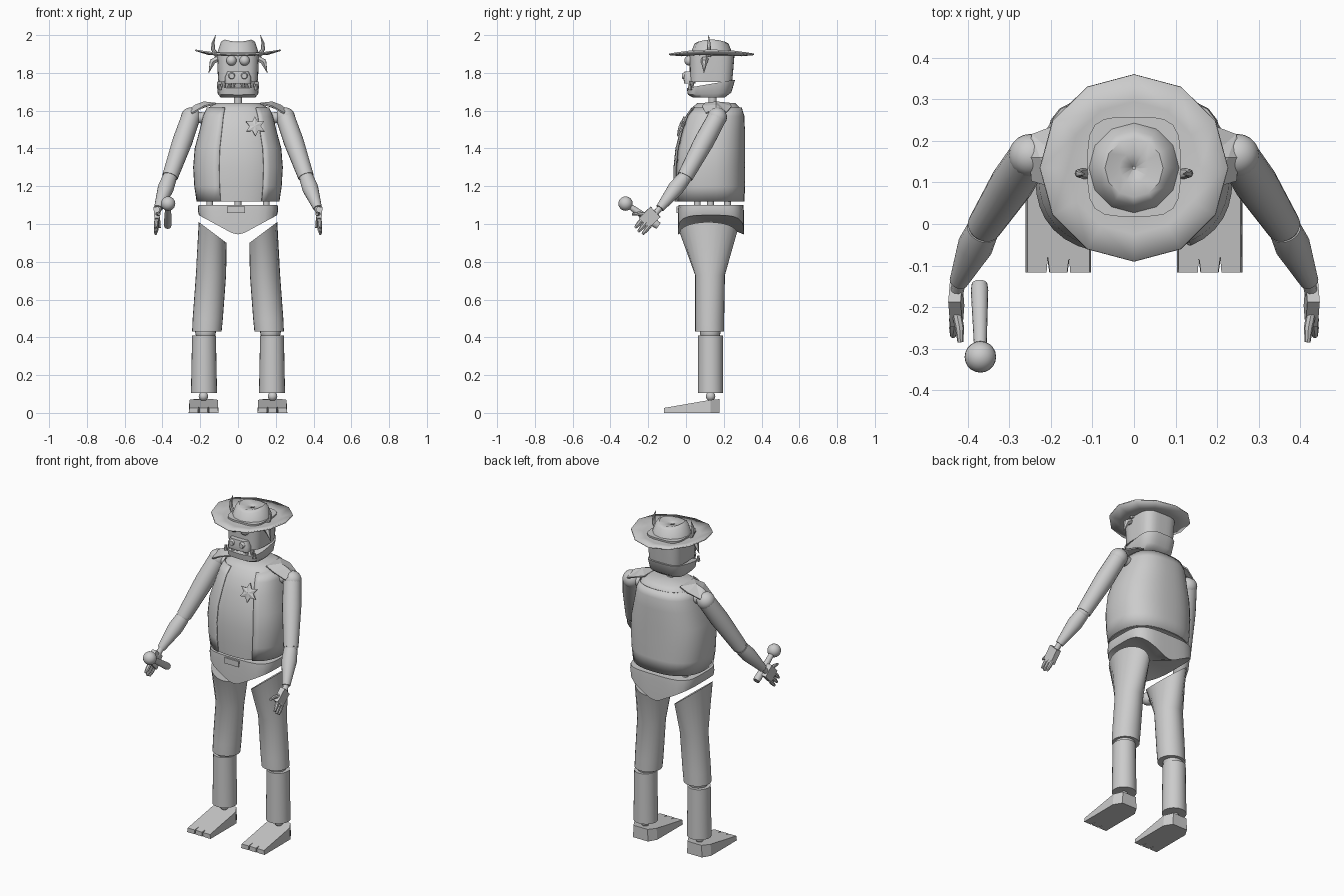
import bpy, bmesh
from math import sin, cos, pi, radians
from mathutils import Vector

if "Cube" in bpy.data.objects:
    bpy.data.objects.remove(bpy.data.objects["Cube"])

def make(name, verts, faces, angle=40):
    me = bpy.data.meshes.new(name)
    me.from_pydata([tuple(v) for v in verts], [], faces)
    bm = bmesh.new(); bm.from_mesh(me)
    bmesh.ops.recalc_face_normals(bm, faces=bm.faces)
    bm.to_mesh(me); bm.free()
    ob = bpy.data.objects.new(name, me)
    bpy.context.collection.objects.link(ob)
    bpy.ops.object.select_all(action='DESELECT')
    ob.select_set(True)
    bpy.context.view_layer.objects.active = ob
    if angle:
        bpy.ops.object.shade_smooth_by_angle(angle=radians(angle))
    return ob

def loft(name, rings, caps=True, closed=True, angle=40):
    n = len(rings[0])
    verts = [v for r in rings for v in r]
    faces = [(i*n+j, i*n+(j+1) % n, (i+1)*n+(j+1) % n, (i+1)*n+j)
             for i in range(len(rings)-1) for j in range(n if closed else n-1)]
    if caps:
        for k in (0, len(rings)-1):
            c = sum((Vector(v) for v in rings[k]), Vector())/n
            verts.append(c)
            faces += [(len(verts)-1, k*n+j, k*n+(j+1) % n) for j in range(n)]
    return make(name, verts, faces, angle)

def ring(z, cx, cy, rx, ry, p=2, sx=0, sy=0, n=24, a0=0, a1=2*pi, open_=False):
    # superellipse section, optionally tilted in x or y
    out = []
    for j in range(n):
        a = a0+(a1-a0)*j/(n-1 if open_ else n)
        c, s = cos(a), sin(a)
        k = (abs(c)**p+abs(s)**p)**(-1/p)
        out.append((cx+rx*k*c, cy+ry*k*s, z+sx*rx*k*c+sy*ry*k*s))
    return out

def tube(name, pts, radii, n=14, angle=40):
    pts = [Vector(p) for p in pts]
    q = (pts[-1]-pts[0]).to_track_quat('Z', 'Y')
    return loft(name, [[p+q @ Vector((r*cos(2*pi*j/n), r*sin(2*pi*j/n), 0)) for j in range(n)]
                       for p, r in zip(pts, radii)], angle=angle)

def ball(name, c, r):
    bpy.ops.mesh.primitive_uv_sphere_add(segments=20, ring_count=12, radius=r, location=c)
    ob = bpy.context.object; ob.name = name
    bpy.ops.object.shade_smooth()
    return ob

def box(name, c, size, rot=(0, 0, 0)):
    bpy.ops.mesh.primitive_cube_add(size=1, location=c, rotation=rot)
    ob = bpy.context.object; ob.name = name; ob.scale = size
    return ob

def solidify(ob, t, offset=-1):
    m = ob.modifiers.new('thickness', 'SOLIDIFY'); m.thickness = t; m.offset = offset

# torso: z, half width, front y, back y
body = [(1.12, .212, -.062, .303), (1.2, .224, -.066, .304), (1.3, .23, -.066, .304),
        (1.4, .222, -.056, .304), (1.5, .195, -.03, .304), (1.57, .178, -.003, .302),
        (1.615, .158, .03, .288), (1.64, .12, .06, .26)]
loft('torso', [ring(z, 0, (f+b)/2, w, (b-f)/2, 2.5, n=40) for z, w, f, b in body], angle=50)
# open vest wrapped round the sides and back
vest = loft('vest', [ring(z, 0, (f+b)/2, w+.005, (b-f)/2+.005, 2.5, n=36,
                          a0=radians(-57), a1=radians(246), open_=True) for z, w, f, b in body[:-1]],
            caps=False, closed=False, angle=50)
solidify(vest, .005, 0)

# badge with six points, leaning with the chest
sv = [(0, -.012, 0)]
for k in range(12):
    r = .055 if k % 2 == 0 else .029
    sv.append((r*sin(k*pi/6), -.004, r*cos(k*pi/6)))
star = make('star_badge', sv, [(0, k+1, (k+1) % 12+1) for k in range(12)], 0)
star.location = (.09, -.022, 1.515); star.rotation_euler = (-.34, 0, .12)
solidify(star, .01, 0)

# pelvis with V-shaped underside
py, pr = .132, .172
top = ring(1.1, 0, py, .21, pr, 4, n=40)
mid = ring(1.07, 0, py, .213, pr+.002, 4, n=40)
low = [(x*.97, y, .945+.1*max(0, abs(x)-.02)/.19) for x, y, z in mid]
loft('pelvis', [top, mid, low], angle=35)
box('belt_buckle', (-.01, -.04, 1.075), (.095, .02, .035))
for x, y in ((0, .13), (-.15, .06), (.15, .06), (-.15, .22), (.15, .22)):
    tube('waist_post', [(x, y, 1.09), (x, y, 1.13)], [.018]*2, 12)

# head, jaw and neck
tube('neck', [(0, .14, 1.62), (0, .14, 1.72)], [.022]*2)
loft('head', [ring(1.752, 0, .132, .104, .112, 4, n=32), ring(1.79, 0, .134, .107, .114, 4, n=32),
              ring(1.91, 0, .138, .112, .12, 4, n=32)])
loft('jaw', [ring(1.67, 0, .12, .092, .085, 3.5, n=32), ring(1.69, 0, .125, .107, .115, 3.5, sy=.05, n=32),
             ring(1.742, 0, .132, .112, .128, 3.5, sy=.17, n=32)])
loft('snout', [ring(1.745, 0, .02, .068, .03, 4), ring(1.775, 0, .018, .07, .032, 4),
               ring(1.808, 0, .02, .055, .028, 4)])
for s in (-1, 1):
    ball('eye', (s*.035, .018, 1.865), .027)
    tube('nostril', [(s*.033, -.006, 1.784), (s*.033, -.02, 1.784)], [.02, .014], 12)
    for x in (.025, .075):
        tube('upper_tooth', [(s*x, .032, 1.755), (s*x, .03, 1.722)], [.014, .008], 8)
        tube('lower_tooth', [(s*(x+.022), .02, 1.71), (s*(x+.022), .02, 1.742)], [.011, .006], 8)
    tube('ear', [(s*.105, .1, 1.875), (s*.135, .097, 1.86), (s*.155, .095, 1.8)], [.02, .018, .001], 6)
    tube('horn', [(s*.108, .12, 1.885), (s*.132, .122, 1.925), (s*.132, .121, 1.96), (s*.118, .12, 2.0)],
         [.014, .011, .008, .001], 8)

# twelve-sided hat with the brim raised at the sides
rings = []
for r, z, lift in ((.225, 1.902, .022), (.16, 1.896, .008), (.112, 1.9, 0), (.09, 1.955, .01),
                   (.07, 1.965, .012), (.035, 1.957, .004), (.004, 1.955, 0)):
    rings.append([(r*sin(k*pi/6), .135+r*cos(k*pi/6), z+lift*sin(k*pi/6)**2) for k in range(12)])
solidify(loft('hat', rings, caps=False, angle=45), .008)

for s in (-1, 1):
    # legs
    loft('upper_leg', [ring(.43, s*.165, .125, .078, .076), ring(.5, s*.16, .125, .08, .077),
                       ring(.73, s*.143, .127, .08, .079), ring(.955, s*.134, .118, .074, .152, sx=s*.75)])
    ball('knee', (s*.172, .128, .43), .055)
    loft('lower_leg', [ring(.105, s*.18, .13, .069, .067), ring(.41, s*.18, .13, .063, .066)])
    tube('ankle_post', [(s*.183, .13, .07), (s*.183, .13, .115)], [.018]*2, 12)
    ball('ankle', (s*.183, .13, .088), .025)
    # foot outline with two notches between three toes
    out = [(-.079, -.117), (-.03, -.117), (-.027, -.08), (-.022, -.117), (.022, -.117), (.027, -.08),
           (.03, -.117), (.079, -.117), (.079, .13), (.05, .178), (-.05, .178), (-.079, .13)]
    h = lambda y: .026+.047*min(1, (y+.117)/.27)
    fv = [(s*.182+x, y, 0) for x, y in out]+[(s*.182+x*.95, y, h(y)) for x, y in out]
    n = len(out)
    make('foot', fv, [tuple(range(n)), tuple(range(n, 2*n))] +
         [(i, (i+1) % n, n+(i+1) % n, n+i) for i in range(n)], 0)
    # arms
    S, E, W = Vector((s*.25, .165, 1.565)), Vector((s*.36, -.005, 1.25)), Vector((s*.425, -.145, 1.075))
    ball('shoulder', S, .052)
    tube('upper_arm', [S, S.lerp(E, .4), E], [.05, .053, .042], 18)
    ball('elbow', E, .038)
    tube('forearm', [E.lerp(W, .06), E.lerp(W, .35), E.lerp(W, .95)], [.039, .043, .023], 18)
    tube('shoulder_joint', [(s*.14, .16, 1.56), S], [.03]*2)
    # hand: palm, fingers and thumb
    tube('wrist', [W.lerp(E, .08), (s*.428, -.17, 1.045)], [.016]*2, 10)
    box('palm', (s*.428, -.192, 1.035), (.03, .075, .085), (-.8, s*.08, 0))
    d, u = Vector((s*.1, -.64, -.76)), Vector((0, -.76, .64))
    for k in range(3):
        b = Vector((s*.43, -.21, 1.01))+u*(.026*(k-1))
        tube('finger', [b, b+d*.035, b+d*(.062+.006*(k % 2))], [.012, .012, .007], 8)
    tube('thumb', [(s*.428, -.21, 1.05), (s*.42, -.25, 1.055), (s*.418, -.285, 1.052)], [.012, .011, .007], 8)
    # pointed shoulder flap
    pv = [(.12, .1, 1.638), (.12, .23, 1.638), (.18, .085, 1.622), (.18, .16, 1.645), (.18, .24, 1.62),
          (.245, .105, 1.585), (.225, .16, 1.628), (.245, .215, 1.59), (.25, .16, 1.61)]
    flap = make('shoulder_flap', [(s*x, y, z) for x, y, z in pv],
                [(0, 2, 3), (0, 3, 1), (1, 3, 4), (2, 5, 6), (2, 6, 3), (3, 6, 7), (3, 7, 4), (5, 8, 6), (6, 8, 7)], 0)
    solidify(flap, .008, 0)

# microphone held in one hand
ball('microphone_head', (-.37, -.32, 1.108), .038)
tube('microphone_handle', [(-.37, -.3, 1.095), (-.372, -.16, 1.0), (-.372, -.145, .99)], [.015, .021, .019], 16)
